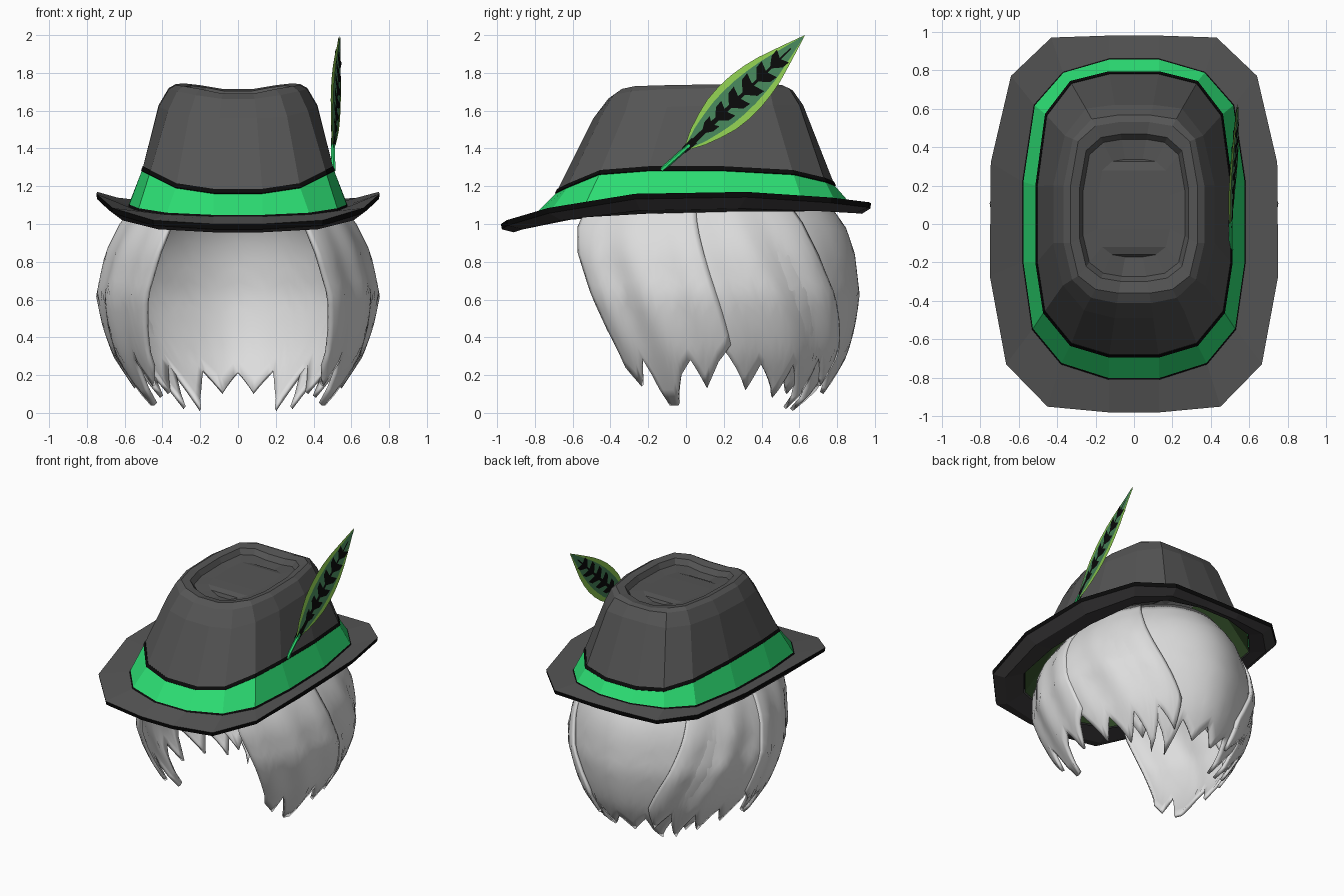
import bpy, bmesh, math
from mathutils import Vector

if "Cube" in bpy.data.objects:
    bpy.data.objects.remove(bpy.data.objects["Cube"])


def material(name, r, g, b):
    m = bpy.data.materials.new(name)
    m.diffuse_color = (r, g, b, 1)
    m.use_nodes = True
    m.node_tree.nodes["Principled BSDF"].inputs["Base Color"].default_value = m.diffuse_color
    return m


GREY = material("felt grey", 0.09, 0.09, 0.09)
CHARCOAL = material("underside charcoal", 0.047, 0.044, 0.046)
BLACK = material("trim black", 0.003, 0.003, 0.003)
GREEN = material("band green", 0.025, 0.72, 0.17)
LINING = material("lining dark green", 0.03, 0.07, 0.02)
LEAF = material("feather dark green", 0.06, 0.23, 0.1)
LIME = material("feather lime", 0.27, 0.6, 0.08)
HAIR = material("hair silver", 0.72, 0.72, 0.72)


def make(name, verts, faces, mats, idx=None):
    me = bpy.data.meshes.new(name)
    me.from_pydata([tuple(v) for v in verts], [], faces)
    for m in mats:
        me.materials.append(m)
    if idx:
        for p, i in zip(me.polygons, idx):
            p.material_index = i
    ob = bpy.data.objects.new(name, me)
    bpy.context.collection.objects.link(ob)
    return ob


def loft(name, halves, mats, strip_mats, cap=False):
    """Skin half rings (back to front on the right), mirrored to full rings."""
    verts, faces, idx = [], [], []
    for h in halves:
        verts += list(h) + [(-x, y, z) for x, y, z in reversed(h)]
    n = 2 * len(halves[0])
    for r in range(len(halves) - 1):
        a, b = r * n, (r + 1) * n
        for i in range(n):
            j = (i + 1) % n
            faces.append((a + j, a + i, b + i, b + j))
            idx.append(strip_mats[r])
    if cap:
        a = (len(halves) - 1) * n
        for i in range(n // 2 - 1):  # quads across the middle
            faces.append((a + i, a + i + 1, a + n - 2 - i, a + n - 1 - i)[::-1])
            idx.append(strip_mats[-1])
    return make(name, verts, faces, mats, idx)


def shift(ring, dz=0.0, s=1.0, cy=0.08):
    return [(x * s, cy + (y - cy) * s, z + dz) for x, y, z in ring]


def mix(a, b, t, dz=0.0):
    return [tuple(Vector(p).lerp(Vector(q), t) + Vector((0, 0, dz))) for p, q in zip(a, b)]


# hat outlines, right half from back to front
edge = [(.13, .98, 1.11), (.43, .97, 1.115), (.64, .77, 1.14), (.745, .32, 1.17),
        (.75, -.27, 1.16), (.665, -.73, 1.085), (.45, -.95, 1.02), (.13, -.98, 1.0)]
base = [(.13, .86, 1.12), (.37, .79, 1.12), (.52, .62, 1.11), (.58, .22, 1.10),
        (.58, -.2, 1.09), (.53, -.55, 1.07), (.38, -.73, 1.05), (.13, -.81, 1.04)]
band_top = [(.13, .79, 1.20), (.33, .74, 1.22), (.46, .57, 1.26), (.51, .2, 1.28),
            (.51, -.2, 1.28), (.47, -.46, 1.26), (.33, -.63, 1.19), (.13, -.69, 1.16)]
upper = [(.1, .62, 1.63), (.25, .6, 1.63), (.36, .46, 1.63), (.42, .2, 1.63),
         (.42, -.1, 1.62), (.37, -.32, 1.60), (.26, -.45, 1.57), (.1, -.49, 1.56)]
rim = [(.08, .53, 1.715), (.2, .51, 1.735), (.29, .43, 1.745), (.33, .2, 1.74),
       (.33, -.1, 1.735), (.29, -.27, 1.73), (.2, -.34, 1.715), (.08, -.36, 1.69)]

# brim: grey top, thin black edge, charcoal belly underneath
loft("brim", [shift(base, -.035), mix(edge, base, .4, -.06), shift(edge, -.028, .995), edge, base],
     [GREY, CHARCOAL, BLACK], [1, 1, 2, 0])

# band with thin black piping at both edges, dark lining inside
low = mix(base, band_top, 0.07)
loft("hat_band", [base, low, band_top], [GREEN, BLACK], [1, 0])
piping = shift(band_top, .024, .985)
loft("band_piping", [band_top, shift(band_top, .004, 1.006), shift(piping, .002, 1.004), piping],
     [BLACK], [0, 0, 0])
loft("lining", [shift(base, -.03, .992), shift(band_top, -.01, .97), shift(upper, -.05, .9)],
     [LINING], [0, 0])

# crown with a pinched, sunken top
loft("crown", [piping, upper, mix(upper, rim, .6, .025), rim,
               shift(rim, -.012, .86), shift(rim, -.05, .8), shift(rim, -.06, .57)],
     [GREY], [0] * 6, cap=True)

# feather: leaf plane measured along (t) and across (w) its spine
D = Vector((0, .63, .60))
ALONG = D.normalized()
ACROSS = Vector((0, -ALONG.z, ALONG.y))
ROOT = Vector((.502, 0, 1.4))


def leaf_point(t, w, off=0.0):
    return ROOT + D * t + ACROSS * w + Vector((.036 * t - .2 * w + off, 0, 0))


WIDTHS = [(0, .012), (.12, .065), (.28, .108), (.45, .122), (.65, .1), (.85, .045), (1, 0)]


def half_width(t):
    for (a, p), (b, q) in zip(WIDTHS, WIDTHS[1:]):
        if t <= b:
            return p + (q - p) * (t - a) / (b - a)
    return 0


def leaf(name, t0, t1, scale, off, mat):
    verts, faces = [], []
    for i in range(11):
        t = t0 + (t1 - t0) * i / 10
        w = half_width(t) * scale
        verts += [leaf_point(t, k * w, off) for k in (-1, 0, 1)]
        if i:
            a, b = 3 * i - 3, 3 * i
            faces += [(a + k, a + k + 1, b + k + 1, b + k) for k in (0, 1)]
    return make(name, verts, faces, [mat])


leaf("feather_vane", 0, 1, 1, 0, LIME)
for side, s in (("right", .004), ("left", -.004)):
    leaf("feather_inner_" + side, .02, .98, .7, s, LEAF)
    # black spine with slanting barbs
    verts, faces = [], []
    quads = [((.04, -.015), (.04, .015), (.88, .004), (.88, -.004)),
             ((-.02, -.016), (-.02, .016), (.07, .02), (.07, -.02))]
    for k in range(6):
        t = .13 + .115 * k
        w = half_width(t) * .55
        for m in (-1, 1):
            quads.append(((t, 0), (t + .085, 0), (t + .11, m * w), (t + .06, m * w * .9)))
    for q in quads:
        n = len(verts)
        verts += [leaf_point(t, w, s * 1.8) for t, w in q]
        faces.append((n, n + 1, n + 2, n + 3))
    make("feather_spine_" + side, verts, faces, [BLACK])

# feather quill
p, q = Vector((.505, -.13, 1.285)), leaf_point(.03, 0)
bm = bmesh.new()
bmesh.ops.create_cone(bm, segments=6, radius1=.012, radius2=.012, depth=(q - p).length, cap_ends=True)
rot = (q - p).to_track_quat('Z', 'Y').to_matrix().to_4x4()
rot.translation = (p + q) / 2
bm.transform(rot)
me = bpy.data.meshes.new("feather_quill")
bm.to_mesh(me)
bm.free()
me.materials.append(GREEN)
bpy.context.collection.objects.link(bpy.data.objects.new("feather_quill", me))

# hair envelope: height, side radius, back radius, front radius
ENVELOPE = [(0, .43, .52, .40), (.1, .51, .64, .52), (.3, .635, .75, .62), (.45, .685, .79, .70),
            (.62, .72, .815, .77), (.85, .675, .79, .82), (1.0, .605, .74, .80), (1.2, .46, .58, .65)]
TOP = 1.19


def envelope(z):
    for a, b in zip(ENVELOPE, ENVELOPE[1:]):
        if z <= b[0]:
            f = (z - a[0]) / (b[0] - a[0])
            return [a[k] + (b[k] - a[k]) * f for k in (1, 2, 3)]


def lock(name, top, bottom, tips, off, mirror=True, per=3, rows=14):
    """Curved sheet between two angles (0 = back, 90 = right) ending in jagged tips."""
    cols = per * (len(tips) - 1)
    verts, faces = [], []
    for j in range(rows + 1):
        for i in range(cols + 1):
            u = i / cols
            s = min(i // per, len(tips) - 2)
            f = i / per - s
            z = TOP + (tips[s] + (tips[s + 1] - tips[s]) * f - TOP) * j / rows
            v = (TOP - z) / TOP
            e = v * v * (3 - 2 * v)
            hi = top[0] + (top[1] - top[0]) * u
            lo = bottom[0] + (bottom[1] - bottom[0]) * u
            phi = math.radians(hi + (lo - hi) * e)
            rx, rb, rf = envelope(z)
            c = math.cos(phi)
            g = off + .01 * math.sin(u * math.pi * 5) * math.sin(math.pi * v)
            verts.append(((rx + g) * math.sin(phi), .1 + ((rb if c > 0 else rf) + g) * c, z))
    n = cols + 1
    for j in range(rows):
        for i in range(cols):
            a = j * n + i
            faces.append((a, a + 1, a + n + 1, a + n))
    ob = make(name, verts, faces, [HAIR])
    if mirror:
        ob.modifiers.new("mirror", 'MIRROR')
    sol = ob.modifiers.new("thickness", 'SOLIDIFY')
    sol.thickness, sol.offset = .022, -1
    bpy.ops.object.select_all(action='DESELECT')
    ob.select_set(True)
    bpy.context.view_layer.objects.active = ob
    bpy.ops.object.shade_smooth_by_angle(angle=math.radians(50))


half = [.21, .1, .22, .01, .25, .1, .28]
lock("back_hair", (-80, 80), (-56, 56), half[:0:-1] + half, -.005, mirror=False, per=4)
lock("middle_lock", (48, 106), (16, 78), [.34, .14, .29, .02, .26, .08, .26, .12, .36], .01, per=4)
lock("front_lock", (94, 146), (76, 132), [.36, .27, .13, .28, .2, .04, .04, .29, .14, .24], .022)
